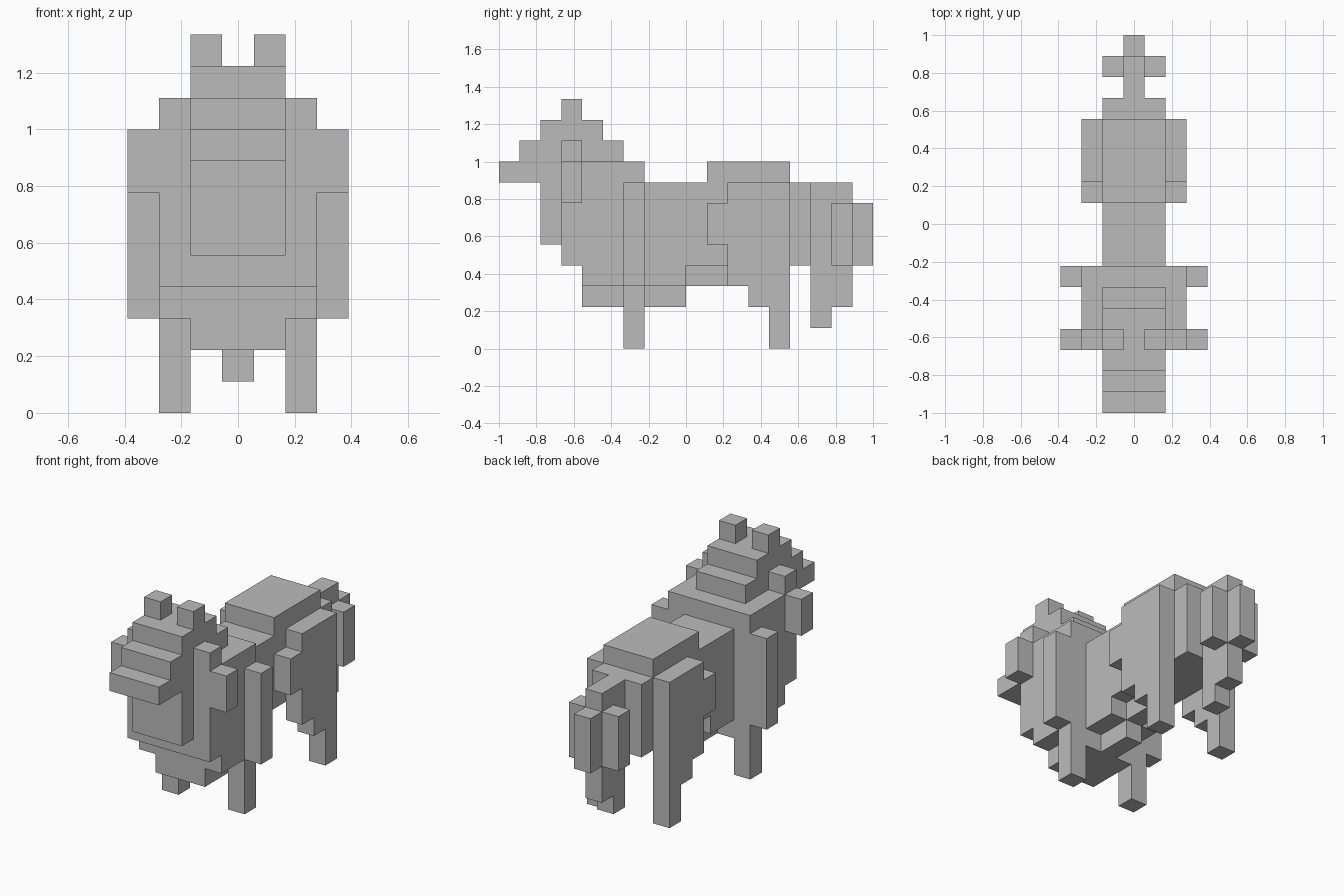
import bpy, bmesh, math
from mathutils import Vector

if "Cube" in bpy.data.objects:
    bpy.data.objects.remove(bpy.data.objects["Cube"])

U = 1 / 9  # size of one block

grey = bpy.data.materials.new("plain_grey")
grey.diffuse_color = (0.5, 0.5, 0.5, 1)
grey.use_nodes = True
grey.node_tree.nodes["Principled BSDF"].inputs["Base Color"].default_value = grey.diffuse_color

# Each part is a list of boxes in block units: (x0, x1, y0, y1, z0, z1).
# Boxes are mirrored across x.
PARTS = {
    # stepped head with long muzzle
    "head": [(-1.5, 1.5, -9, -6, 8, 9), (-1.5, 1.5, -8, -3, 9, 10),
             (-1.5, 1.5, -7, -4, 10, 11), (-1.5, 1.5, -7, -6, 5, 8)],
    "ears": [(0.5, 1.5, -6, -5, 11, 12)],
    # thick fur around the neck
    "cheek_fur": [(1.5, 2.5, -6, -5, 9, 10), (2.5, 3.5, -6, -5, 7, 9)],
    "mane": [(-2.5, 2.5, -6, -5, 4, 9), (-2.5, 2.5, -5, -2, 3, 9)],
    "shoulder_fur": [(2.5, 3.5, -3, -2, 3, 8)],
    "chest": [(-1.5, 1.5, -5, -2, 2, 3), (-0.5, 0.5, -2, 0, 2, 3)],
    # trunk
    "body": [(-1.5, 1.5, -2, 0, 3, 8), (-1.5, 1.5, 0, 6, 4, 8)],
    "belly": [(-0.5, 0.5, 0, 2, 3, 4)],
    "rump": [(-1.5, 1.5, 1, 5, 8, 9)],
    # legs
    "front_legs": [(1.5, 2.5, -3, -2, 0, 3)],
    "hind_legs": [(1.5, 2.5, 1, 2, 5, 7), (1.5, 2.5, 2, 5, 3, 8),
                  (1.5, 2.5, 3, 5, 2, 3), (1.5, 2.5, 4, 5, 0, 2)],
    # bushy tail
    "tail": [(-0.5, 0.5, 6, 7, 1, 8), (-0.5, 0.5, 7, 8, 2, 8),
             (-0.5, 0.5, 8, 9, 4, 7), (0.5, 1.5, 7, 8, 4, 7)],
}


def cells(box):
    """Block centres filled by a box and its mirror image."""
    x0, x1, y0, y1, z0, z1 = box
    for i in range(round(x1 - x0)):
        for y in range(y0, y1):
            for z in range(z0, z1):
                for s in (1, -1):
                    yield (round(s * (x0 + 0.5 + i)), y, z)


owner = {}
for name, boxes in PARTS.items():
    for box in boxes:
        for c in cells(box):
            owner.setdefault(c, name)


def build(name):
    """Make the outer skin of one part, leaving out faces hidden by neighbours."""
    bm = bmesh.new()
    for c, part in owner.items():
        if part != name:
            continue
        mid = Vector((c[0], c[1] + 0.5, c[2] + 0.5))
        for axis in range(3):
            for s in (1, -1):
                n = Vector((0, 0, 0))
                n[axis] = s
                if tuple(c[k] + int(n[k]) for k in range(3)) in owner:
                    continue
                a = Vector((0, 0, 0))
                a[(axis + 1) % 3] = 0.5
                b = n.cross(a)
                m = mid + n * 0.5
                bm.faces.new([bm.verts.new((m + d) * U)
                              for d in (a + b, b - a, -a - b, a - b)])
    bmesh.ops.remove_doubles(bm, verts=bm.verts, dist=1e-4)
    bmesh.ops.dissolve_limit(bm, angle_limit=math.radians(1),
                             verts=bm.verts, edges=bm.edges)
    mesh = bpy.data.meshes.new(name)
    bm.to_mesh(mesh)
    bm.free()
    mesh.materials.append(grey)
    bpy.context.collection.objects.link(bpy.data.objects.new(name, mesh))


for part_name in PARTS:
    build(part_name)
